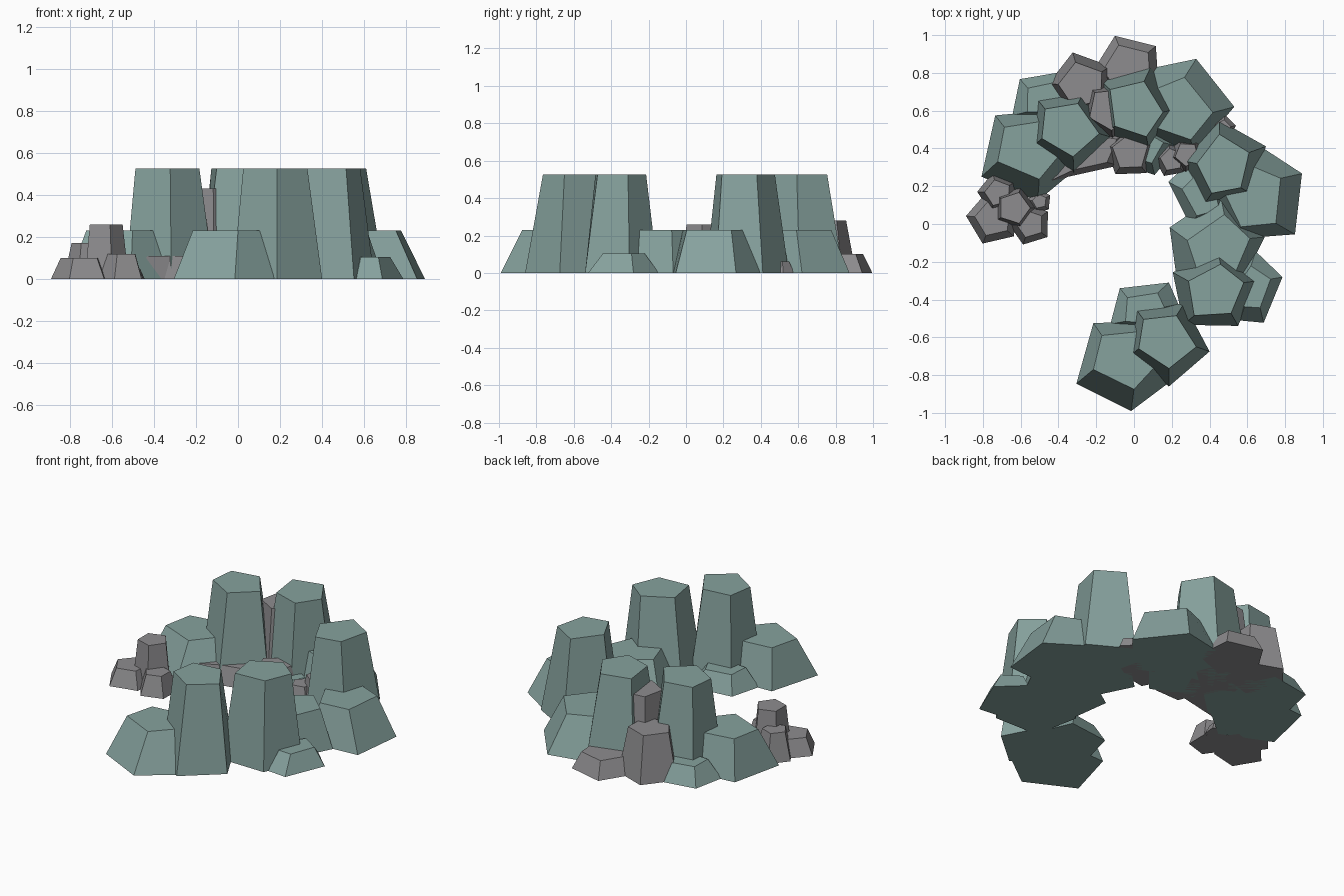
import bpy, bmesh, math
from mathutils import Vector, Matrix

if "Cube" in bpy.data.objects:
    bpy.data.objects.remove(bpy.data.objects["Cube"])


def material(name, col):
    m = bpy.data.materials.new(name)
    m.diffuse_color = (*col, 1)
    m.use_nodes = True
    m.node_tree.nodes["Principled BSDF"].inputs["Base Color"].default_value = m.diffuse_color
    return m


GREEN = material("green_stone", (0.24, 0.36, 0.34))
GREY = material("grey_stone", (0.27, 0.265, 0.275))


def frustum(name, base, top, h, mat):
    """Faceted rock: flat base ring bridged to a smaller flat top ring."""
    bm = bmesh.new()
    lo = [bm.verts.new((p[0], p[1], 0)) for p in base]
    hi = [bm.verts.new((p[0], p[1], h)) for p in top]
    n = len(lo)
    bm.faces.new(lo)
    bm.faces.new(hi)
    for i in range(n):
        j = (i + 1) % n
        bm.faces.new((lo[i], lo[j], hi[j], hi[i]))
    bmesh.ops.recalc_face_normals(bm, faces=bm.faces)
    me = bpy.data.meshes.new(name)
    bm.to_mesh(me)
    bm.free()
    me.materials.append(mat)
    ob = bpy.data.objects.new(name, me)
    bpy.context.collection.objects.link(ob)
    return ob


def shrink(pts, k):
    c = sum((Vector(p) for p in pts), Vector((0, 0))) / len(pts)
    return [c + (Vector(p) - c) * k for p in pts]


# Green cluster outlines, in hundredths, relative to the tall rock's centre
CLUSTER = {
    "tall_rock": (0.525,
                  [(-15.5, 17), (10, 20), (23.5, -5.5), (2, -24), (-19, -8)],
                  [(-11.5, 11.5), (6, 13.5), (16.5, -3), (2, -14.5), (-14, -4)]),
    "medium_rock": (0.23,
                    [(-38, 9.5), (-14, 10.5), (2, -22), (-18, -37), (-47, -22.5)],
                    [(-33.5, 3), (-14, 5), (-4, -12), (-16.5, -25.5), (-38, -15)]),
    "low_rock": (0.105,
                 [(-24, 28), (2, 31), (7, 19.5), (0, 4), (-29, 9)],
                 [(-20, 23), (-4, 25.5), (-0.5, 18), (-5, 9), (-21, 10.5)]),
}

# Repeated green clusters: name, centre, rotation in degrees
for place, x, y, ang in [("front", 0.165, -0.62, 0), ("left", -0.35, 0.50, 3),
                         ("back", 0.01, 0.615, 155), ("right", 0.48, 0.31, 110),
                         ("front_right", 0.425, -0.355, -119)]:
    rot = Matrix.Rotation(math.radians(ang), 2)
    for part, (h, base, top) in CLUSTER.items():
        rings = [[rot @ (Vector(p) / 100) + Vector((x, y)) for p in r]
                 for r in (base, top)]
        frustum(f"{place}_{part}", rings[0], rings[1], h, GREEN)

# Grey rocks: name, x, y, radius, height, rotation, top scale
for name, x, y, r, h, ang, k in [
    ("left_grey_tall", -0.635, 0.085, 0.115, 0.26, 0, 0.75),
    ("left_grey_wide", -0.745, 0.03, 0.145, 0.10, 175, 0.68),
    ("left_grey_front", -0.55, 0.0, 0.115, 0.12, -37, 0.65),
    ("left_grey_back", -0.72, 0.165, 0.11, 0.17, 177, 0.65),
    ("left_grey_chip", -0.50, 0.12, 0.065, 0.05, 30, 0.6),
    ("back_grey_medium", -0.275, 0.735, 0.18, 0.28, 178, 0.70),
    ("back_grey_wide", -0.03, 0.82, 0.19, 0.10, 112, 0.72),
    ("back_grey_tall", -0.13, 0.61, 0.165, 0.43, 60, 0.70),
    ("back_grey_inner", -0.02, 0.38, 0.14, 0.16, 20, 0.70),
    ("right_grey_a", 0.20, 0.34, 0.095, 0.12, 100, 0.65),
    ("right_grey_b", 0.28, 0.37, 0.10, 0.17, 50, 0.65),
    ("right_grey_chip", 0.47, 0.51, 0.07, 0.06, 80, 0.6),
]:
    ring = [(x + r * math.cos(math.radians(ang + 72 * i)),
             y + r * math.sin(math.radians(ang + 72 * i))) for i in range(5)]
    frustum(name, ring, shrink(ring, k), h, GREY)

# Broad grey slab along the inner rim
slab = [(-0.52, 0.17), (-0.35, 0.25), (-0.08, 0.31), (0.0, 0.5), (-0.35, 0.55)]
frustum("inner_grey_slab", slab, shrink(slab, 0.65), 0.11, GREY)
